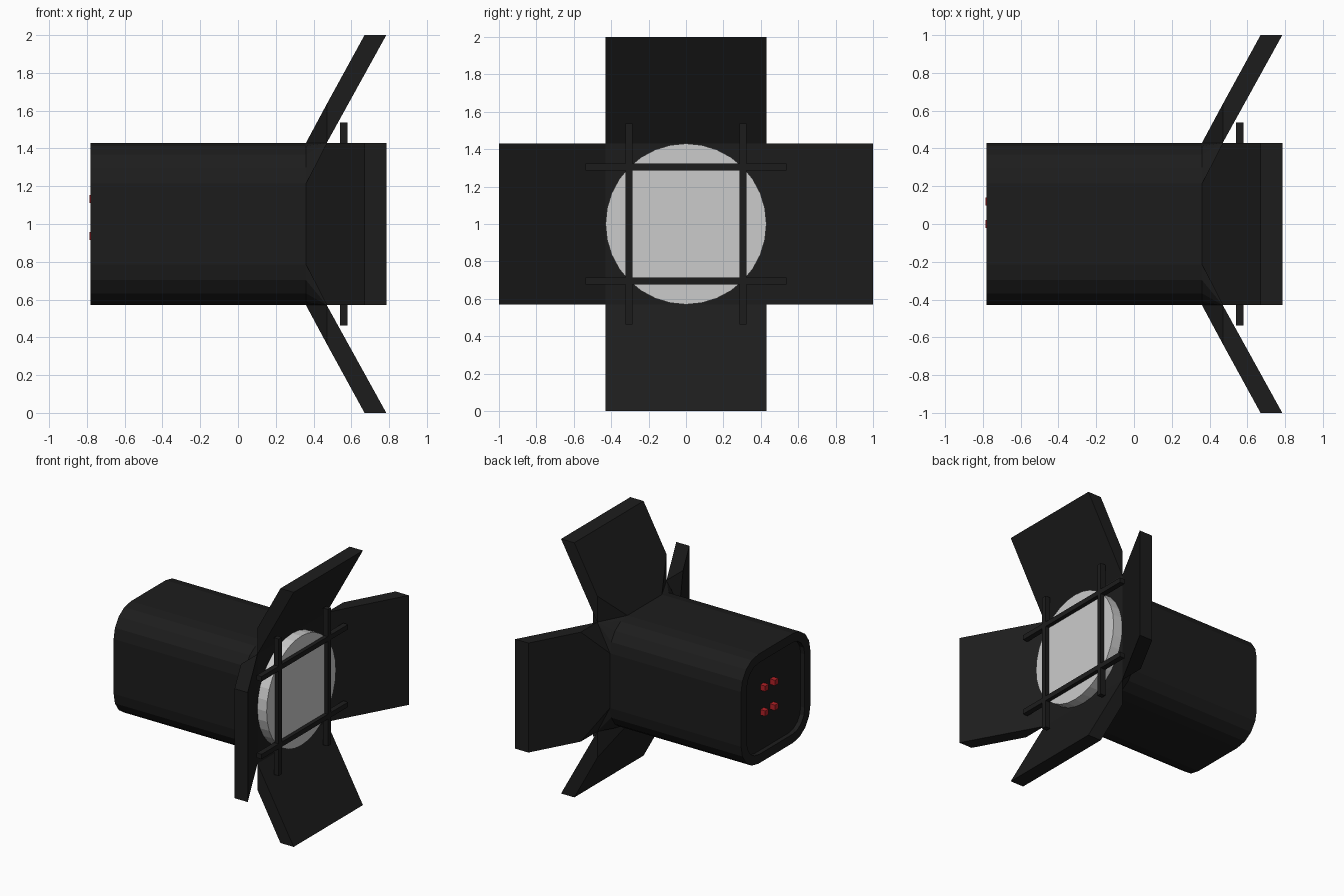
import bpy, bmesh, math
from mathutils import Matrix, Vector

if "Cube" in bpy.data.objects:
    bpy.data.objects.remove(bpy.data.objects["Cube"])

H, R, ZC = 0.43, 0.215, 1.0      # body half width, corner radius, axis height
SEG = 4


def material(name, rgb):
    m = bpy.data.materials.new(name)
    m.diffuse_color = (*rgb, 1)
    m.use_nodes = True
    m.node_tree.nodes["Principled BSDF"].inputs["Base Color"].default_value = m.diffuse_color
    return m


BLACK = material("black", (0.012, 0.012, 0.012))
RED = material("red", (0.45, 0.015, 0.02))


def finish(bm, name, mat=None):
    bmesh.ops.remove_doubles(bm, verts=bm.verts[:], dist=1e-5)
    bmesh.ops.recalc_face_normals(bm, faces=bm.faces[:])
    me = bpy.data.meshes.new(name)
    bm.to_mesh(me)
    bm.free()
    ob = bpy.data.objects.new(name, me)
    ob.location.z = ZC
    bpy.context.collection.objects.link(ob)
    if mat:
        me.materials.append(mat)
    return ob


def box(name, centre, size, mat):
    bm = bmesh.new()
    bmesh.ops.create_cube(bm, size=1, matrix=Matrix.Translation(centre) @ Matrix.Diagonal((*size, 1)))
    return finish(bm, name, mat)


def outline(x, h, r):
    """Rounded square in the yz plane."""
    pts = []
    for q in range(4):
        cx, cy = [(1, 1), (-1, 1), (-1, -1), (1, -1)][q]
        for i in range(SEG + 1):
            a = math.pi / 2 * (q + i / SEG)
            pts.append((x, cx * (h - r) + r * math.cos(a), cy * (h - r) + r * math.sin(a)))
    return pts


# body: rounded square tube with a recessed back panel
bm = bmesh.new()
rings = [[bm.verts.new(p) for p in outline(*s)] for s in
         [(-0.745, 0.36, 0.15), (-0.78, 0.36, 0.15), (-0.78, H, R), (0.36, H, R)]]
bm.faces.new(rings[0])
for a, b in zip(rings, rings[1:]):
    for i in range(len(a)):
        j = (i + 1) % len(a)
        bm.faces.new((a[i], a[j], b[j], b[i]))
finish(bm, "body", BLACK)

# barn doors: four flared flaps, with corner fans blending into the body
bm = bmesh.new()


def face(pts, rot):
    bm.faces.new([bm.verts.new(rot @ Vector(p)) for p in pts])


for k in range(4):
    rot = Matrix.Rotation(k * math.pi / 2, 3, 'X')
    l, r = [[(0.36, s * (H - R), H), (0.47, s * H, 0.635), (0.67, s * H, 1.0),
             (0.785, s * H, 1.0), (0.47, s * H, H)] for s in (-1, 1)]
    for i in range(4):
        face((l[i], r[i], r[i + 1], l[i + 1]), rot)
    for s in (l, r):
        face(s[1:], rot)
        face((s[0], s[1], s[4]), rot)
    arc = outline(0.36, H, R)[:SEG + 1]
    for a, b in zip(arc, arc[1:]):
        face((a, b, (0.47, H, H)), rot)
# front plate behind the lens
face([(0.47, a * H, b * H) for a, b in ((-1, -1), (1, -1), (1, 1), (-1, 1))], Matrix.Identity(3))
finish(bm, "barn_doors", BLACK)

# lens disc
bm = bmesh.new()
bmesh.ops.create_cone(bm, cap_ends=True, segments=32, radius1=H, radius2=H, depth=0.08,
                      matrix=Matrix.Translation((0.51, 0, 0)) @ Matrix.Rotation(math.pi / 2, 4, 'Y'))
finish(bm, "lens")

# guard bars
for s, side in ((-1, "a"), (1, "b")):
    box("guard_bar_vertical_" + side, (0.56, s * 0.305, 0), (0.042, 0.038, 1.075), BLACK)
    box("guard_bar_horizontal_" + side, (0.56, 0, s * 0.305), (0.042, 1.075, 0.038), BLACK)

# back panel buttons
for y in (0.0, 0.12):
    for z in (-0.063, 0.132):
        box("button", (-0.765, y, z), (0.045, 0.043, 0.043), RED)
